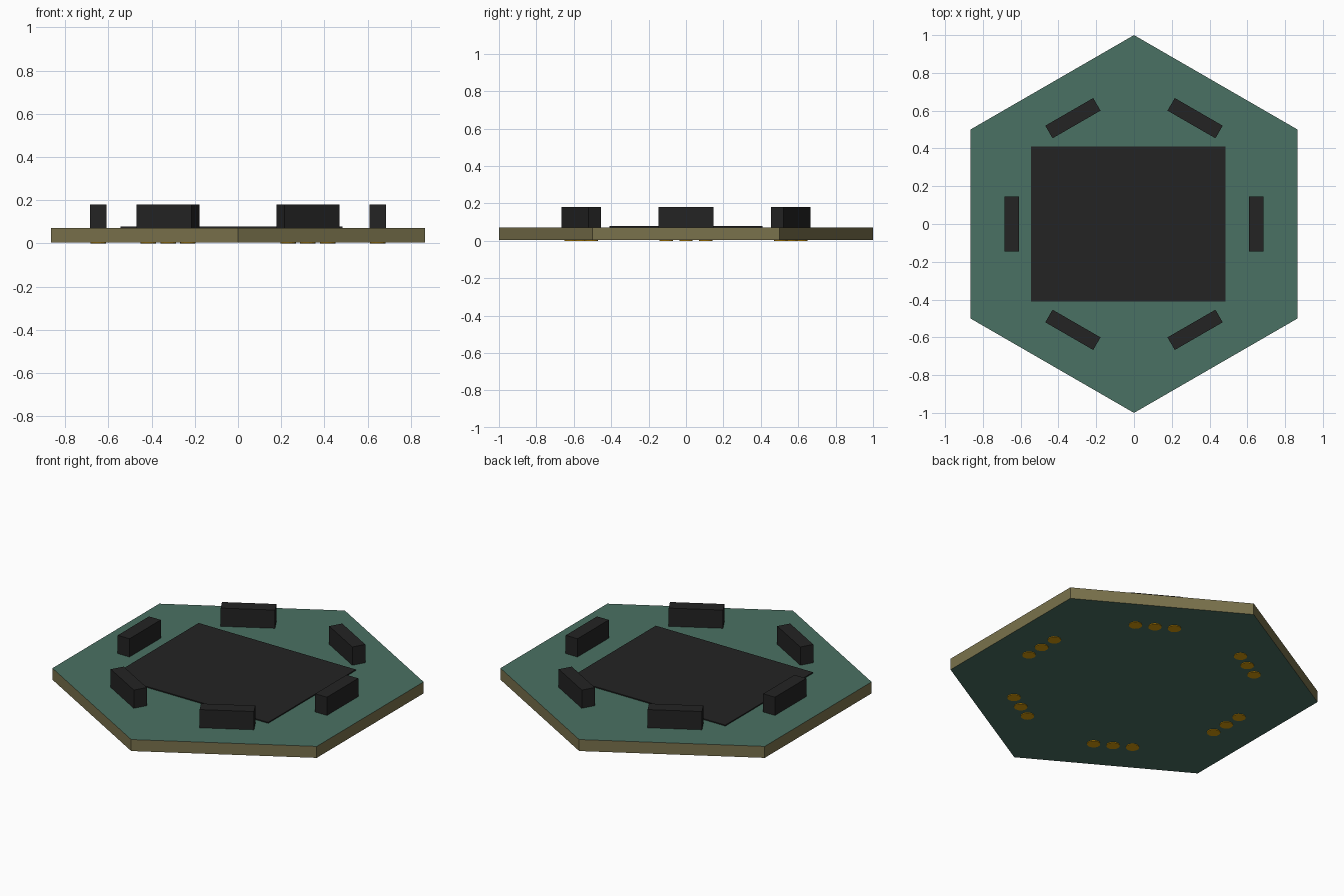
import bpy, bmesh, math
from mathutils import Matrix

if "Cube" in bpy.data.objects:
    bpy.data.objects.remove(bpy.data.objects["Cube"])


def material(name, rgb):
    m = bpy.data.materials.new(name)
    lin = [c / 12.92 if c <= 0.04045 else ((c + 0.055) / 1.055) ** 2.4 for c in (v / 255 for v in rgb)]
    m.diffuse_color = (*lin, 1)
    m.use_nodes = True
    m.node_tree.nodes["Principled BSDF"].inputs["Base Color"].default_value = m.diffuse_color
    return m


GREEN = material("board green", (74, 113, 99))
TAN = material("laminate tan", (122, 114, 76))
BLACK = material("black plastic", (35, 35, 35))
GOLD = material("gold", (215, 155, 10))


def make_object(name, bm, *mats):
    mesh = bpy.data.meshes.new(name)
    bm.to_mesh(mesh)
    bm.free()
    for m in mats:
        mesh.materials.append(m)
    obj = bpy.data.objects.new(name, mesh)
    bpy.context.collection.objects.link(obj)
    return obj


def box(name, size, centre, mat, turn=0.0):
    bm = bmesh.new()
    place = Matrix.Rotation(turn, 4, 'Z') @ Matrix.Translation(centre) @ Matrix.Diagonal((*size, 1))
    bmesh.ops.create_cube(bm, size=1, matrix=place)
    return make_object(name, bm, mat)


BASE, TOP = 0.004, 0.072      # underside and top of the board
RING, PITCH = 0.647, 0.106    # connector distance from centre, pin spacing

# Hexagonal board: green faces, tan cut edges
bm = bmesh.new()
bmesh.ops.create_cone(bm, cap_ends=True, segments=6, radius1=1, radius2=1, depth=TOP - BASE,
                      matrix=Matrix.Translation((0, 0, (TOP + BASE) / 2)))
if max(v.co.x for v in bm.verts) > 0.95:
    bmesh.ops.rotate(bm, verts=bm.verts, matrix=Matrix.Rotation(math.pi / 6, 3, 'Z'))
bm.normal_update()
for f in bm.faces:
    f.material_index = 0 if abs(f.normal.z) > 0.5 else 1
make_object("board", bm, GREEN, TAN)

# Thin central panel, slightly off centre
box("centre_panel", (1.03, 0.82, 0.006), (-0.03, 0, TOP + 0.003), BLACK)

# Solder pad: flat ring with a rim and a bright pin hole in the middle
def pad(name, radius, along, turn):
    bm = bmesh.new()
    n = 16
    loops = []
    for r, z in ((0.036, BASE), (0.036, 0.0), (0.014, 0.0)):
        loops.append([bm.verts.new((r * math.cos(2 * math.pi * i / n),
                                    r * math.sin(2 * math.pi * i / n), z)) for i in range(n)])
    for a, b in zip(loops, loops[1:]):
        for i in range(n):
            j = (i + 1) % n
            bm.faces.new((a[j], a[i], b[i], b[j]))
    bm.faces.new(loops[-1])
    bm.transform(Matrix.Rotation(turn, 4, 'Z') @ Matrix.Translation((radius, along, 0)))
    make_object(name, bm, GOLD)


# Six connectors, each with three pads on the underside
for k in range(6):
    turn = k * math.pi / 3
    box(f"connector_{k + 1}", (0.077, 0.293, 0.108), (RING, 0, TOP + 0.054), BLACK, turn)
    for p in (-1, 0, 1):
        pad(f"pad_{k + 1}_{p + 2}", RING, p * PITCH, turn)
